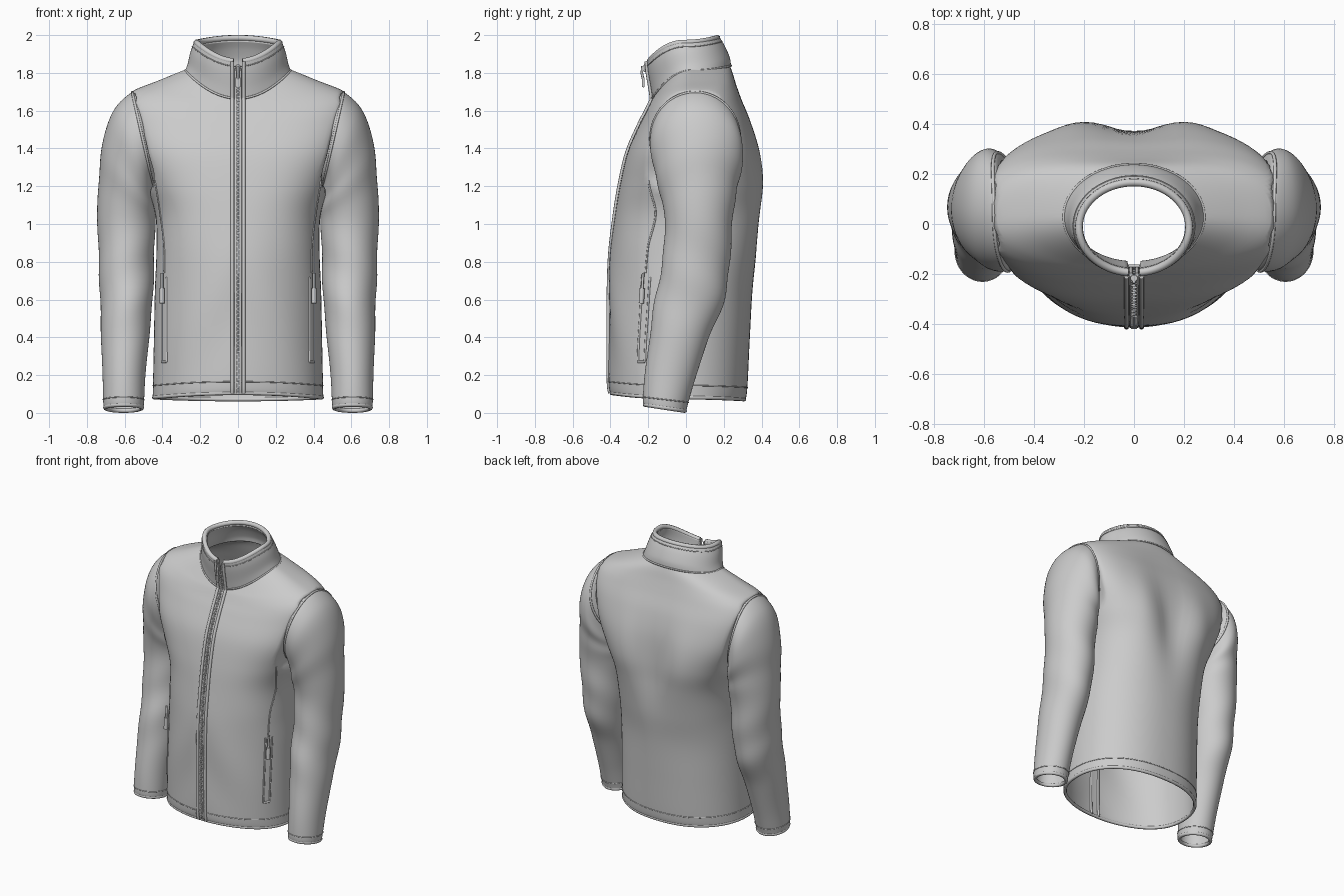
import bpy, bmesh, math
from mathutils import Vector, Matrix
from mathutils.bvhtree import BVHTree

if "Cube" in bpy.data.objects:
    bpy.data.objects.remove(bpy.data.objects["Cube"])

SEG = 96


def dense(rows, k=6):
    """Catmull-Rom interpolation of parameter rows."""
    out = []
    for i in range(len(rows) - 1):
        p0, p1, p2 = rows[max(i - 1, 0)], rows[i], rows[i + 1]
        p3 = rows[min(i + 2, len(rows) - 1)]
        for s in range(k):
            t = s / k
            out.append([0.5 * (2 * b + (c - a) * t + (2 * a - 5 * b + 4 * c - d) * t * t
                               + (3 * b - a - 3 * c + d) * t ** 3)
                        for a, b, c, d in zip(p0, p1, p2, p3)])
    return out + [list(rows[-1])]


def spow(v, e):
    return math.copysign(abs(v) ** e, v)


def shrink(ring, d):
    """Move a ring's points inwards by d, keeping their height."""
    c = sum((Vector(p) for p in ring), Vector()) / len(ring)
    out = []
    for p in ring:
        v = Vector((p[0] - c.x, p[1] - c.y, 0))
        out.append(Vector(p) - v.normalized() * d)
    return out


def loft(name, rings, closed=True, thick=0.012, mirror=False):
    verts = [p for r in rings for p in r]
    n = len(rings[0])
    faces = [(i * n + j, i * n + (j + 1) % n, (i + 1) * n + (j + 1) % n, (i + 1) * n + j)
             for i in range(len(rings) - 1) for j in range(n if closed else n - 1)]
    me = bpy.data.meshes.new(name)
    me.from_pydata(verts, [], faces)
    me.polygons.foreach_set("use_smooth", [True] * len(faces))
    ob = bpy.data.objects.new(name, me)
    bpy.context.collection.objects.link(ob)
    m = ob.modifiers.new("thickness", 'SOLIDIFY')
    m.thickness, m.offset = thick, -1
    if mirror:
        ob.modifiers.new("mirror", 'MIRROR').use_mirror_merge = False
    return BVHTree.FromPolygons(verts, faces)


def tube(name, pts, r, cyclic=False, side=1):
    cu = bpy.data.curves.new(name, 'CURVE')
    cu.dimensions, cu.bevel_depth, cu.bevel_resolution, cu.use_fill_caps = '3D', r, 2, True
    sp = cu.splines.new('POLY')
    sp.points.add(len(pts) - 1)
    for q, p in zip(sp.points, pts):
        q.co = (p[0] * side, p[1], p[2], 1)
    sp.use_cyclic_u = cyclic
    ob = bpy.data.objects.new(name, cu)
    bpy.context.collection.objects.link(ob)


def boxes(name, items, bevel=0.0):
    bm = bmesh.new()
    for c, s in items:
        bmesh.ops.create_cube(bm, size=1, matrix=Matrix.Translation(c) @ Matrix.Diagonal((*s, 1)))
    if bevel:
        bmesh.ops.bevel(bm, geom=bm.edges[:], offset=bevel, segments=2, affect='EDGES')
    me = bpy.data.meshes.new(name)
    bm.to_mesh(me)
    bm.free()
    bpy.context.collection.objects.link(bpy.data.objects.new(name, me))


def torso_ring(row, gap=0.0, folds=True):
    """Superellipse ring: half width, front y, back y, z front/side/back, exponent, armhole clip."""
    A, f, b, zf, zs, zb, n, clip = row
    pts = []
    count = SEG if gap == 0 else SEG + 1
    for j in range(count):
        a = -math.pi / 2 + gap + (2 * math.pi - 2 * gap) * j / SEG
        c, s = math.cos(a), math.sin(a)
        lim = clip + .035 * max(s, 0)
        e = n + (.5 * max(s, 0) * (n - 2) if folds else 0)     # squarer upper back
        x = max(-lim, min(lim, A * spow(c, 2 / e)))
        y = (f + b) / 2 + (b - f) / 2 * spow(s, 2 / e)
        z = zs + ((zb if s > 0 else zf) - zs) * s * s
        if folds and s > 0:      # hollow between the shoulder blades
            y -= 0.045 * s * math.exp(-(x / 0.11) ** 2 - ((z - 1.2) / 0.28) ** 2)
            y += 0.012 * s * math.exp(-((abs(x) - .24) / 0.09) ** 2 - ((z - 1.25) / 0.25) ** 2)
        elif folds:              # soft creases on the lower front
            y += 0.005 * s * math.sin(9 * z + 14 * abs(x)) * math.exp(-((z - 0.5) / 0.4) ** 2)
        pts.append((x, y, z))
    return pts


# Torso, open at hem and neck
torso = [
    (.452, -.400, .316, .105, .082, .072, 2.15, 1),
    (.450, -.408, .325, .165, .145, .135, 2.15, 1),
    (.445, -.410, .338, .40, .40, .40, 2.15, 1),
    (.440, -.408, .353, .65, .65, .65, 2.15, 1),
    (.432, -.400, .380, .85, .85, .85, 2.25, .9),
    (.438, -.376, .402, 1.05, 1.05, 1.05, 2.4, .60),
    (.490, -.350, .410, 1.21, 1.21, 1.21, 2.6, .45),
    (.560, -.310, .388, 1.38, 1.38, 1.38, 2.8, .475),
    (.605, -.250, .343, 1.52, 1.53, 1.54, 2.8, .510),
    (.612, -.212, .295, 1.595, 1.635, 1.66, 2.7, .542),
    (.565, -.190, .266, 1.64, 1.70, 1.74, 2.4, .560),
    (.420, -.180, .247, 1.658, 1.76, 1.80, 2.2, .8),
    (.272, -.172, .232, 1.67, 1.82, 1.84, 2.0, 1)]
torso_rows = dense(torso)
rings = [torso_ring(r) for r in torso_rows]
bvh = loft("torso", rings)
tube("hem_roll", shrink(rings[0], .008), .011, True)
tube("hem_stitch", rings[6], .003, True)

# Stand-up collar with a slit at the front
collar = [
    (.280, -.180, .238, 1.665, 1.812, 1.838, 2.0, 1),
    (.266, -.188, .232, 1.72, 1.85, 1.88, 2.0, 1),
    (.252, -.202, .207, 1.80, 1.91, 1.94, 2.0, 1),
    (.234, -.208, .180, 1.86, 1.96, 1.985, 2.0, 1)]
crings = [torso_ring(r, .11, False) for r in dense(collar)]
loft("collar", crings, closed=False, thick=.032)
tube("collar_seam", crings[0], .006)
tube("collar_stitch", crings[-4], .003)
tube("collar_rim", shrink(crings[-1], .014), .016)


# Sleeves, from cuff up to armhole: inner x,z, outer x,z, front y, back y, tilt, back swing
def sleeve_ring(row):
    xi, zi, xo, zo, yf, yb, t, w = row
    pts = []
    for j in range(SEG):
        a = 2 * math.pi * j / SEG
        c, s = math.cos(a), math.sin(a)
        zm = (zi + zo) / 2
        k = 1 + .022 * math.sin(20 * zm + 2 * a) * math.exp(-((zm - .72) / .28) ** 2)
        k += .02 * math.sin(26 * zm - a) * math.exp(-((zm - 1.2) / .1) ** 2)
        pts.append(((xi + xo) / 2 + c * k * (xo - xi) / 2 + w * max(s, 0) ** 2,
                    (yf + yb) / 2 + s * k * (yb - yf) / 2,
                    zm + c * (zo - zi) / 2 - t * s))
    return pts


sleeve = [
    (.500, .028, .711, .028, -.226, .002, .016, 0),
    (.497, .070, .714, .070, -.228, .013, .014, 0),
    (.490, .20, .717, .20, -.218, .052, .01, 0),
    (.470, .40, .725, .40, -.192, .122, 0, 0),
    (.452, .60, .730, .60, -.165, .205, 0, 0),
    (.445, .80, .737, .80, -.125, .232, 0, 0),
    (.438, .98, .745, 1.04, -.112, .245, 0, 0),
    (.435, 1.08, .735, 1.28, -.140, .270, 0, 0),
    (.440, 1.14, .705, 1.48, -.170, .297, 0, .01),
    (.447, 1.18, .650, 1.615, -.188, .300, 0, .025),
    (.450, 1.205, .560, 1.698, -.188, .285, 0, .04),
    (.435, 1.23, .530, 1.68, -.170, .255, 0, .04)]
srings = [sleeve_ring(r) for r in dense(sleeve)]
loft("sleeves", srings, mirror=True)


def on_torso(x, z):
    hit = bvh.ray_cast(Vector((x, -1, z)), Vector((0, 1, 0)))[0]
    return hit if hit else Vector((x, -.15, z))


# Seams, cuffs and pocket zips on both sides
for side, tag in ((1, "right"), (-1, "left")):
    tube("armhole_seam_" + tag, srings[-7], .007, True, side)
    tube("cuff_roll_" + tag, shrink(srings[0], .009), .012, True, side)
    tube("cuff_stitch_" + tag, srings[6], .003, True, side)
    panel = dense([(.440, 1.23), (.415, 1.08), (.392, .90), (.388, .74)])
    tube("front_panel_seam_" + tag, [on_torso(*p) for p in panel], .005, False, side)
    for dx in (-.012, .012):
        tube("pocket_edge_" + tag, [on_torso(.39 + dx, .27 + .045 * i) for i in range(11)], .006, False, side)
    tube("pocket_end_" + tag, [on_torso(.378, .27), on_torso(.402, .27)], .007, False, side)
    out = Vector((.012, -.016, 0))
    tube("pocket_cord_" + tag, [on_torso(.39, z) + out for z in (.74, .70, .66)], .007, False, side)
    tube("pocket_pull_" + tag, [on_torso(.39, z) + out for z in (.66, .64, .60, .58)], .014, False, side)

# Front zip: piping along both edges, tapes inside and out, teeth and slider
front = [(r[1], r[3]) for r in torso_rows if r[3] < 1.66]
front += [(r[1], r[3]) for r in dense(collar)[1:]]
for x in (-.03, .03):
    tube("zip_piping", [(x, y - .002, z) for y, z in front], .010)
    tube("zip_inner_edge", [(x, y + .014, z) for y, z in front], .008)
for x in (-.012, .012):
    tube("zip_tape", [(x, y + .002, z) for y, z in front[:-4]], .008)
teeth, z, i = [], .13, 0
while z < 1.82:
    k = max(j for j in range(len(front) - 1) if front[j][1] <= z)
    (y0, z0), (y1, z1) = front[k], front[k + 1]
    y = y0 + (y1 - y0) * (z - z0) / max(z1 - z0, 1e-5)
    teeth.append(((.003 if i % 2 else -.003, y - .004, z), (.016, .010, .009)))
    z, i = z + .015, i + 1
boxes("zip_teeth", teeth)
boxes("zip_slider", [((0, -.216, 1.825), (.028, .024, .04))], .005)
tube("zip_pull", [(0, -.230, 1.835), (0, -.234, 1.80), (0, -.228, 1.77)], .007)
boxes("zip_pull_tab", [((0, -.226, 1.75), (.024, .012, .06))], .005)
